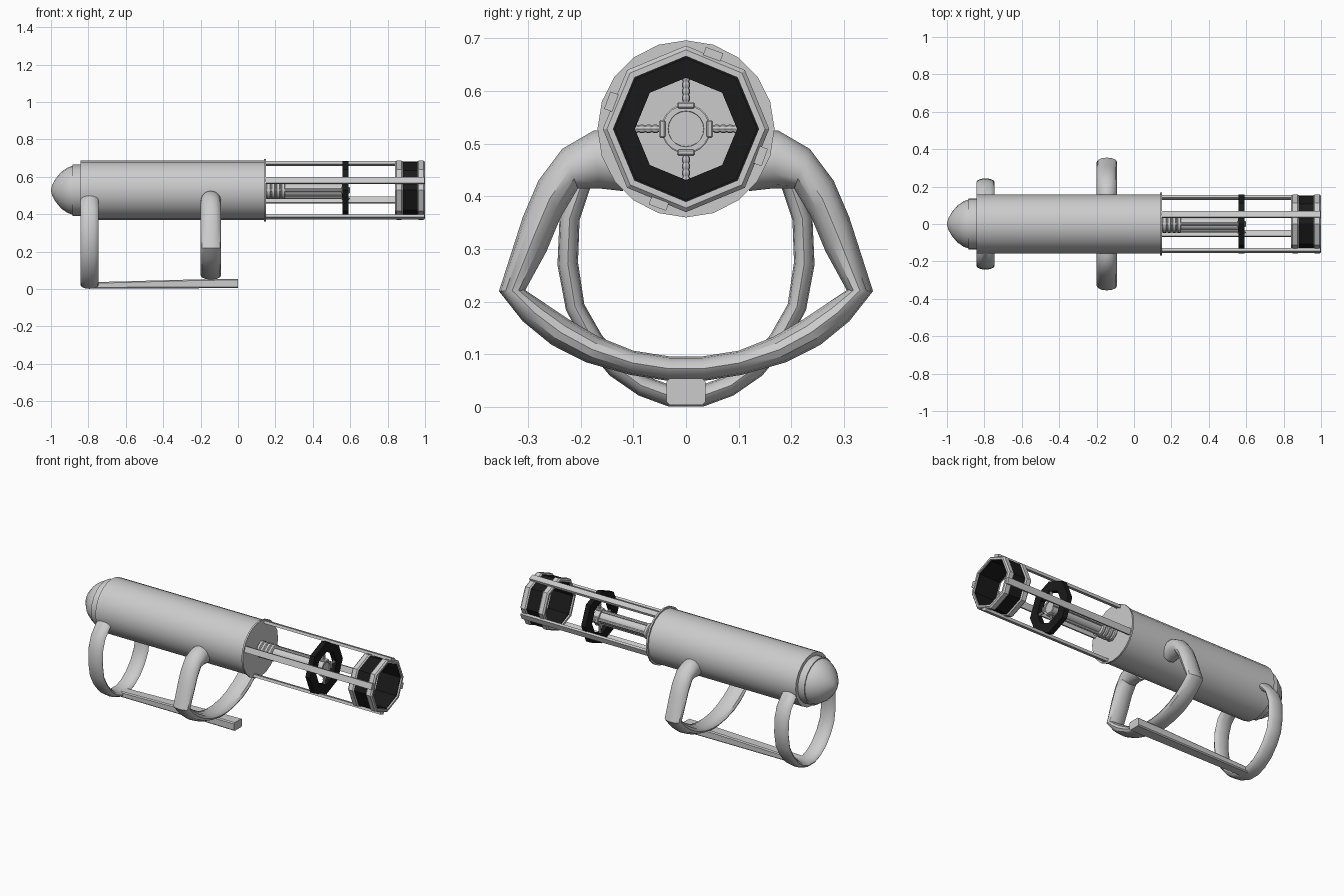
import bpy, bmesh
from math import sin, cos, pi, radians
from mathutils import Matrix, Vector

if "Cube" in bpy.data.objects:
    bpy.data.objects.remove(bpy.data.objects["Cube"])

CZ = 0.528  # height of the main axis


def material(name, v):
    m = bpy.data.materials.new(name)
    m.diffuse_color = (v, v, v, 1)
    m.use_nodes = True
    m.node_tree.nodes["Principled BSDF"].inputs["Base Color"].default_value = m.diffuse_color
    return m


BLACK = material("black", 0.01)
WHITE = material("white", 0.9)


def finish(name, bm, mat=None, smooth=True):
    bmesh.ops.recalc_face_normals(bm, faces=bm.faces)
    me = bpy.data.meshes.new(name)
    bm.to_mesh(me)
    bm.free()
    ob = bpy.data.objects.new(name, me)
    bpy.context.collection.objects.link(ob)
    if mat:
        me.materials.append(mat)
    if smooth:
        bpy.ops.object.select_all(action='DESELECT')
        ob.select_set(True)
        bpy.context.view_layer.objects.active = ob
        bpy.ops.object.shade_smooth_by_angle(angle=radians(35))
    return ob


def skin(bm, loops, wrap=False):
    """Bridge equal-length vertex loops; cap the ends unless wrapped."""
    vs = [[bm.verts.new(p) for p in loop] for loop in loops]
    n = len(vs[0])
    pairs = list(zip(vs, vs[1:])) + ([(vs[-1], vs[0])] if wrap else [])
    for a, b in pairs:
        for i in range(n):
            j = (i + 1) % n
            bm.faces.new((a[i], a[j], b[j], b[i]))
    if not wrap:
        bm.faces.new(vs[0])
        bm.faces.new(vs[-1])


def lathe(name, profile, n=20, wrap=False, mat=None, smooth=True):
    """Turn (x, radius) points around the main axis, first vertex on top."""
    bm = bmesh.new()
    skin(bm, [[(x, r * sin(2 * pi * i / n), CZ + r * cos(2 * pi * i / n)) for i in range(n)]
              for x, r in profile], wrap)
    return finish(name, bm, mat, smooth)


def ring(name, x0, x1, r_in, r_out, bevel=0.0, mat=None):
    p = [(x0, r_in), (x0, r_out - bevel), (x0 + bevel, r_out),
         (x1 - bevel, r_out), (x1, r_out - bevel), (x1, r_in)]
    if not bevel:
        p = [(x0, r_in), (x0, r_out), (x1, r_out), (x1, r_in)]
    return lathe(name, p, 8, True, mat, False)


def handle(name, x0, x1, half):
    """Oval hoop in the YZ plane from outer/inner point pairs, mirrored in y."""
    pairs = half + [((-o[0], o[1]), (-i[0], i[1])) for o, i in reversed(half)]
    bm = bmesh.new()
    cx, rx, n, loops = (x0 + x1) / 2, (x1 - x0) / 2, 12, []
    for o, i in pairs:
        o, i = Vector((cx, *o)), Vector((cx, *i))
        c, h = (o + i) / 2, (o - i) / 2
        loops.append([c + h * cos(2 * pi * k / n) + Vector((rx * sin(2 * pi * k / n), 0, 0))
                      for k in range(n)])
    skin(bm, loops)
    return finish(name, bm)


# Main body, flange and rear dome
lathe("body", [(-0.842, 0.158), (0.145, 0.158)])
lathe("flange", [(0.14, 0.168), (0.15, 0.168)])
lathe("rear_collar", [(-0.885, 0.137), (-0.83, 0.137)])
lathe("rear_dome", [(-1.0, 0.004), (-0.993, 0.03), (-0.975, 0.062), (-0.945, 0.098),
                    (-0.91, 0.122), (-0.875, 0.134), (-0.86, 0.134)])

# Octagonal muzzle drum: white lips with a black sleeve between
ring("muzzle_sleeve", 0.85, 0.99, 0.134, 0.151, mat=BLACK)
ring("muzzle_lip_rear", 0.84, 0.882, 0.138, 0.158, 0.008, WHITE)
ring("muzzle_lip_front", 0.958, 1.0, 0.138, 0.158, 0.008, WHITE)
ring("support_ring", 0.56, 0.59, 0.097, 0.157, mat=BLACK)

# Four cage rods
for k in range(4):
    bm = bmesh.new()
    bmesh.ops.create_cube(bm, size=1, matrix=Matrix.Translation((0.57, 0, CZ))
                          @ Matrix.Rotation(radians(-20 + 90 * k), 4, 'X')
                          @ Matrix.Translation((0, 0.151, 0))
                          @ Matrix.Diagonal((0.855, 0.016, 0.035, 1)))
    finish(f"cage_rod_{k + 1}", bm, smooth=False)

# Central barrel: ribbed base, core tube and front collar
ribs = [(0.14, 0.036)]
for k in range(4):
    x = 0.152 + k * 0.026
    ribs += [(x, 0.04), (x + 0.004, 0.047), (x + 0.018, 0.047), (x + 0.022, 0.04)]
lathe("barrel_base", ribs)
lathe("barrel_core", [(0.14, 0.034), (0.585, 0.034)])
lathe("barrel_collar", [(0.555, 0.03), (0.555, 0.045), (0.59, 0.045), (0.59, 0.034)], 20, True)

# Barrel guide rods, spokes and their clamps, four of each
for k in range(4):
    turn = Matrix.Translation((0, 0, CZ)) @ Matrix.Rotation(k * pi / 2, 4, 'X')
    bm = bmesh.new()
    bmesh.ops.create_cone(bm, cap_ends=True, segments=8, radius1=0.009, radius2=0.009, depth=0.43,
                          matrix=turn @ Matrix.Translation((0.365, 0, 0.037))
                          @ Matrix.Rotation(pi / 2, 4, 'Y'))
    finish(f"guide_rod_{k + 1}", bm)
    bm = bmesh.new()
    loops = []
    for s in range(5):
        for dz, r in ((0, 0.006), (0.003, 0.008), (0.009, 0.008), (0.012, 0.006)):
            loops.append([turn @ Vector((0.575 + r * cos(a * pi / 4), r * sin(a * pi / 4),
                                         0.04 + s * 0.0125 + dz)) for a in range(8)])
    skin(bm, loops)
    finish(f"spoke_{k + 1}", bm)
    bm = bmesh.new()
    bmesh.ops.create_cube(bm, size=1, matrix=turn @ Matrix.Translation((0.575, 0, 0.045))
                          @ Matrix.Diagonal((0.045, 0.034, 0.012, 1)))
    bmesh.ops.bevel(bm, geom=bm.edges[:], offset=0.003, segments=1, affect='EDGES')
    finish(f"spoke_clamp_{k + 1}", bm)

# Two carrying hoops under the body
handle("front_handle", -0.20, -0.09, [
    ((0.12, 0.526), (0.12, 0.41)), ((0.175, 0.525), (0.165, 0.415)),
    ((0.235, 0.49), (0.205, 0.415)), ((0.28, 0.43), (0.238, 0.36)),
    ((0.31, 0.36), (0.265, 0.295)), ((0.355, 0.22), (0.305, 0.222)),
    ((0.31, 0.163), (0.265, 0.195)), ((0.255, 0.118), (0.22, 0.165)),
    ((0.19, 0.085), (0.165, 0.133)), ((0.105, 0.061), (0.1, 0.107)),
    ((0.035, 0.05), (0.03, 0.096))])
handle("rear_handle", -0.842, -0.746, [
    ((0.11, 0.51), (0.1, 0.46)), ((0.16, 0.497), (0.14, 0.455)),
    ((0.215, 0.43), (0.182, 0.415)), ((0.24, 0.36), (0.202, 0.355)),
    ((0.244, 0.27), (0.205, 0.275)), ((0.228, 0.185), (0.193, 0.195)),
    ((0.195, 0.12), (0.16, 0.137)), ((0.145, 0.06), (0.125, 0.095)),
    ((0.09, 0.022), (0.08, 0.06)), ((0.033, 0.001), (0.03, 0.042))])

# Lower bar joining the hoops, thickening toward the front
bm = bmesh.new()
loops = []
for x, w, z0, z1 in ((-0.79, 0.03, 0.003, 0.036), (-0.2, 0.034, 0.004, 0.052),
                     (0.0, 0.037, 0.004, 0.054)):
    b = 0.006
    loops.append([(x, -w, z0 + b), (x, -w + b, z0), (x, w - b, z0), (x, w, z0 + b),
                  (x, w, z1 - b), (x, w - b, z1), (x, b - w, z1), (x, -w, z1 - b)])
skin(bm, loops)
finish("lower_bar", bm)
